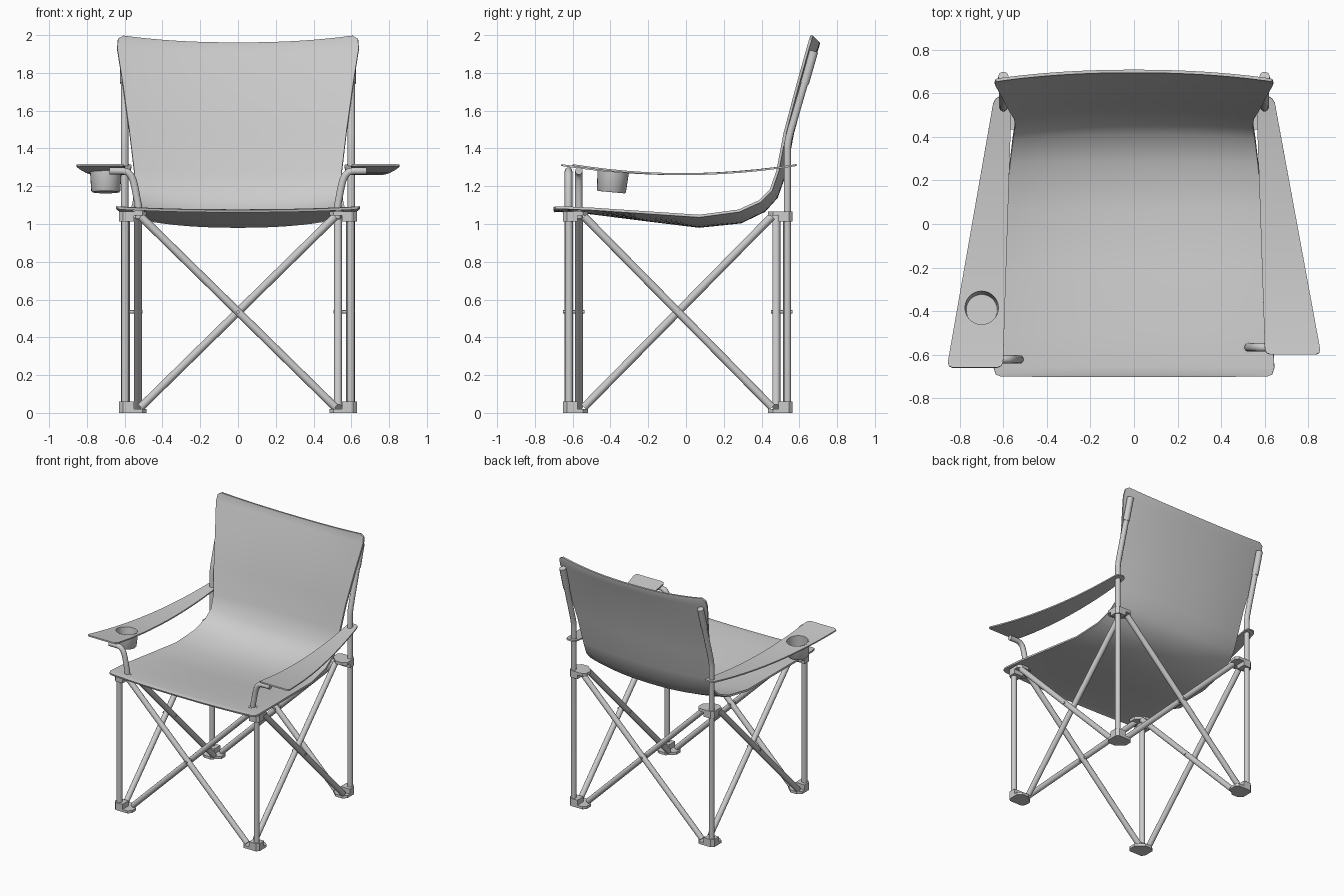
import bpy, bmesh, math
from mathutils import Vector

if "Cube" in bpy.data.objects:
    bpy.data.objects.remove(bpy.data.objects["Cube"])


def finish(ob, angle=40):
    bpy.ops.object.select_all(action='DESELECT')
    ob.select_set(True)
    bpy.context.view_layer.objects.active = ob
    for m in list(ob.modifiers):
        bpy.ops.object.modifier_apply(modifier=m.name)
    bpy.ops.object.shade_smooth_by_angle(angle=math.radians(angle))
    return ob


def to_object(name, bm):
    bmesh.ops.recalc_face_normals(bm, faces=bm.faces[:])
    me = bpy.data.meshes.new(name)
    bm.to_mesh(me)
    bm.free()
    ob = bpy.data.objects.new(name, me)
    bpy.context.collection.objects.link(ob)
    return ob


def rod(name, a, b, r=0.021, sides=16):
    a, b = Vector(a), Vector(b)
    bpy.ops.mesh.primitive_cylinder_add(vertices=sides, radius=r, depth=(b - a).length,
                                        location=(a + b) / 2)
    ob = bpy.context.object
    ob.name = name
    ob.rotation_euler = (b - a).to_track_quat('Z', 'Y').to_euler()
    return finish(ob)


def bent_tube(name, pts, r=0.02):
    cu = bpy.data.curves.new(name, 'CURVE')
    cu.dimensions = '3D'
    cu.bevel_depth, cu.bevel_resolution, cu.use_fill_caps = r, 3, True
    sp = cu.splines.new('POLY')
    sp.points.add(len(pts) - 1)
    for p, co in zip(sp.points, pts):
        p.co = (*co, 1)
    sp.use_smooth = True
    ob = bpy.data.objects.new(name, cu)
    bpy.context.collection.objects.link(ob)
    return ob


def sheet(name, rows, thick):
    """Skin a list of point rows and give it thickness."""
    bm = bmesh.new()
    vs = [[bm.verts.new(p) for p in row] for row in rows]
    for r0, r1 in zip(vs, vs[1:]):
        for i in range(len(r0) - 1):
            bm.faces.new((r0[i], r0[i + 1], r1[i + 1], r1[i]))
    ob = to_object(name, bm)
    m = ob.modifiers.new('thickness', 'SOLIDIFY')
    m.thickness, m.offset = thick, 0
    return ob


def prism(name, pts, z0, z1):
    bm = bmesh.new()
    lo = [bm.verts.new((x, y, z0)) for x, y in pts]
    hi = [bm.verts.new((x, y, z1)) for x, y in pts]
    bm.faces.new(lo)
    bm.faces.new(hi)
    n = len(pts)
    for i in range(n):
        bm.faces.new((lo[i], lo[(i + 1) % n], hi[(i + 1) % n], hi[i]))
    return finish(to_object(name, bm), 30)


# fabric seat and back: y, z, half width of side edge, sag in y and z at the middle
profile = [(-.70, 1.083, .61, 0, -.015), (-.692, 1.086, .635, 0, -.015), (-.66, 1.087, .645, 0, -.016),
           (-.5, 1.08, .637, 0, -.022), (-.2, 1.06, .612, 0, -.04), (.07, 1.042, .59, 0, -.055),
           (.28, 1.07, .57, .01, -.06), (.39, 1.12, .557, .025, -.05), (.45, 1.18, .548, .03, -.038),
           (.485, 1.28, .55, .04, -.01), (.523, 1.48, .574, .042, 0), (.592, 1.74, .61, .043, 0),
           (.645, 1.93, .64, .043, -.02), (.66, 1.98, .635, .041, -.032), (.665, 1.997, .607, .037, -.036)]
cols = [i / 12 - 1 for i in range(25)]
finish(sheet('seat_and_back', [[(w * u, y + dy * (1 - abs(u) ** 2.2), z + dz * (1 - abs(u) ** 2.3))
                                for u in cols] for y, z, w, dy, dz in profile], .014))

# corner hubs, legs and back uprights
for sx, side in ((-1, 'left'), (1, 'right')):
    for sy, oy, end in ((-1, -.65, 'front'), (1, .565, 'back')):
        def corner(pts):
            return [(sx * (.63 - a), oy - sy * b) for a, b in pts]
        plate = corner([(0, .035), (.035, 0), (.125, 0), (.145, .025), (.145, .075),
                        (.085, .13), (.03, .13), (0, .105)])
        block = corner([(0, .02), (.02, 0), (.08, 0), (.08, .075), (0, .075)])
        prism(f'{end}_{side}_foot_plate', plate, 0, .02)
        prism(f'{end}_{side}_foot_block', block, 0, .06)
        prism(f'{end}_{side}_top_plate', plate, 1.045, 1.067)
        prism(f'{end}_{side}_top_block', block, 1.012, 1.067)
        ly = oy - sy * .03
        if end == 'front':
            rod(f'front_{side}_leg', (sx * .597, ly, .02), (sx * .597, ly, 1.06))
    x = sx * .6
    bent_tube(f'back_{side}_leg', [(x, .537, .02), (x, .537, 1.41), (x, .543, 1.45), (x, .556, 1.5),
                                   (x, .676, 1.91)])
    bent_tube(f'back_{side}_sleeve', [(x, .628, 1.745), (x, .633, 1.76), (x, .677, 1.915)], .024)

# crossed braces with a pin at each crossing
for y1, y2, end in ((-.622, -.567, 'front'), (.535, .478, 'back')):
    s = 1 if end == 'front' else -1
    rod(f'{end}_brace_a', (.515 * s, y1, .03), (-.515 * s, y1, 1.04))
    rod(f'{end}_brace_b', (-.515 * s, y2, .03), (.515 * s, y2, 1.04))
    m = (y1 + y2) / 2
    rod(f'{end}_brace_pin', (0, m - .056, .535), (0, m + .056, .535), .009, 10)
for s, side in ((-1, 'left'), (1, 'right')):
    f, b = (.455, -.54) if s > 0 else (-.54, .455)
    rod(f'{side}_brace_a', (s * .594, f, .03), (s * .594, b, 1.04))
    rod(f'{side}_brace_b', (s * .53, b, .03), (s * .53, f, 1.04))
    rod(f'{side}_brace_pin', (s * .506, -.042, .535), (s * .62, -.042, .535), .009, 10)

# arm rests and their front posts
arms = {}
for s, side, y0, py in ((-1, 'left', -.66, -.622), (1, 'right', -.60, -.567)):
    rows = []
    y1 = .585
    for t, inset in [(0, .025), (.006, .008), (.02, 0)] + [(i / 12, 0) for i in range(1, 12)] \
            + [(.975, 0), (.993, .008), (1, .022)]:
        xi, xo = .602 - .04 * t + inset, .86 - .218 * t - inset
        z = 1.312 - .048 * (1 - (2 * t - 1) ** 2)
        rows.append([(s * (xi + (xo - xi) * k / 4), y0 + (y1 - y0) * t, z) for k in range(5)])
    arms[side] = sheet(f'{side}_arm_rest', rows, .01)
    bent_tube(f'{side}_arm_post', [(s * x, py, z) for x, z in
              ((.525, 1.03), (.528, 1.10), (.545, 1.19), (.555, 1.23), (.567, 1.257),
               (.585, 1.275), (.61, 1.281), (.68, 1.281))])
    rod(f'{side}_seat_eyelet', (s * .527, py, 1.06), (s * .527, py, 1.086), .031, 20)

# cup holder set into a hole in the left arm
cx, cy = -.70, -.385
bpy.ops.mesh.primitive_cylinder_add(vertices=28, radius=.079, depth=.2, location=(cx, cy, 1.28))
cutter = bpy.context.object
cutter.name = 'cup_hole_cutter'
cutter.hide_render = True
mod = arms['left'].modifiers.new('cup_hole', 'BOOLEAN')
mod.operation, mod.object, mod.solver = 'DIFFERENCE', cutter, 'EXACT'
for arm in arms.values():
    finish(arm)
bpy.data.objects.remove(cutter)

bm = bmesh.new()
cup = [(0, -.115), (.072, -.115), (.077, -.108), (.084, .002), (.077, .002), (.071, -.105), (0, -.105)]
vs = [bm.verts.new((r, 0, z)) for r, z in cup]
edges = [bm.edges.new(p) for p in zip(vs, vs[1:])]
bmesh.ops.spin(bm, geom=vs + edges, axis=(0, 0, 1), cent=(0, 0, 0), steps=28, angle=2 * math.pi)
bmesh.ops.remove_doubles(bm, verts=bm.verts[:], dist=.0005)
holder = to_object('cup_holder', bm)
holder.location = (cx, cy, 1.283)
holder.rotation_euler.x = -.09
finish(holder)
